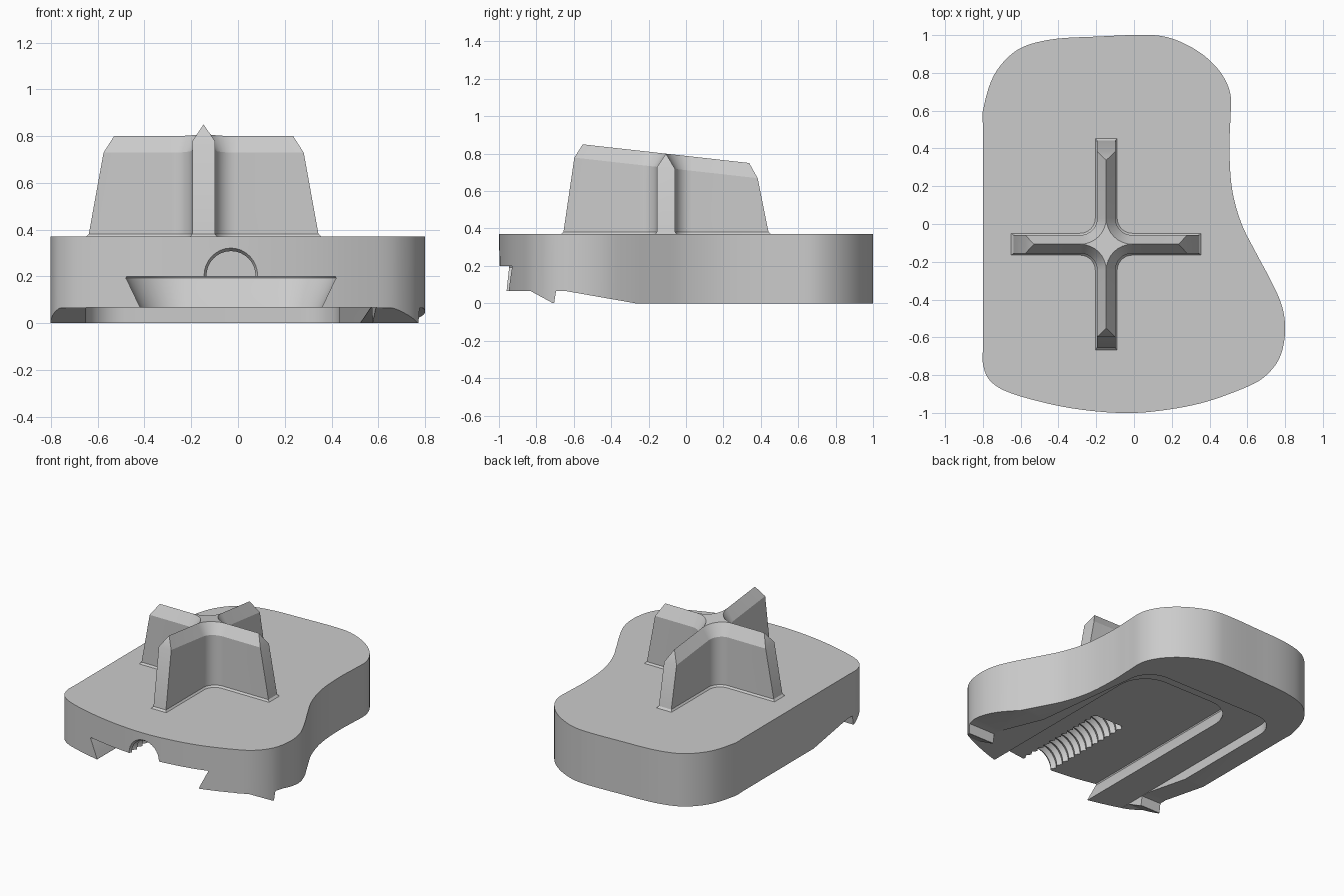
import bpy, bmesh
from math import sin, cos, pi, radians
from mathutils import Vector

if "Cube" in bpy.data.objects:
    bpy.data.objects.remove(bpy.data.objects["Cube"])


def loft(name, loops, bottom=True, top=True, cap=None):
    """Bridge equal-length loops into one solid; cap picks the top-face indices."""
    bm = bmesh.new()
    rows = [[bm.verts.new(p) for p in loop] for loop in loops]
    n = len(rows[0])
    for a, b in zip(rows, rows[1:]):
        for i in range(n):
            j = (i + 1) % n
            bm.faces.new((a[i], a[j], b[j], b[i]))
    if bottom:
        bm.faces.new(rows[0][::-1])
    if top:
        bm.faces.new([rows[-1][i] for i in (cap or range(n))])
    bmesh.ops.remove_doubles(bm, verts=bm.verts, dist=1e-5)
    bmesh.ops.dissolve_degenerate(bm, edges=bm.edges, dist=1e-5)
    bmesh.ops.recalc_face_normals(bm, faces=bm.faces)
    mesh = bpy.data.meshes.new(name)
    bm.to_mesh(mesh)
    bm.free()
    obj = bpy.data.objects.new(name, mesh)
    bpy.context.collection.objects.link(obj)
    return obj


def at_height(points, z):
    return [(p[0], p[1], z) for p in points]


def smooth_loop(points, steps=6):
    """Closed curve through the points, with tangents scaled by spacing."""
    pts = [Vector(p) for p in points]
    n, out = len(pts), []
    for i in range(n):
        a, b, c, d = (pts[(i + k) % n] for k in (-1, 0, 1, 2))
        ab, bc, cd = (b - a).length, (c - b).length, (d - c).length
        m0 = (c - a) / (ab + bc) * bc
        m1 = (d - b) / (bc + cd) * bc
        for s in range(steps):
            t = s / steps
            out.append(b * (1 + 2 * t) * (1 - t) ** 2 + m0 * t * (1 - t) ** 2
                       + c * t * t * (3 - 2 * t) + m1 * t * t * (t - 1))
    return out


def channel(left, right, back, radius, splay=0.0, steps=10):
    """Plan of a channel open at the front, with rounded rear corners."""
    front = -1.2
    pts = [(left, front), (right + splay * (back - front), front)]
    for cx, start in ((right - radius, 0), (left + radius, pi / 2)):
        for s in range(steps + 1):
            a = start + pi / 2 * s / steps
            pts.append((cx + radius * cos(a), back - radius + radius * sin(a)))
    return pts


def cut(target, cutter):
    cutter.hide_render = True
    mod = target.modifiers.new(cutter.name, 'BOOLEAN')
    mod.operation = 'DIFFERENCE'
    mod.solver = 'EXACT'
    mod.object = cutter
    bpy.context.view_layer.objects.active = target
    bpy.ops.object.modifier_apply(modifier=mod.name)
    bpy.data.objects.remove(cutter)


def shade(obj, angle):
    bpy.ops.object.select_all(action='DESELECT')
    obj.select_set(True)
    bpy.context.view_layer.objects.active = obj
    bpy.ops.object.shade_smooth_by_angle(angle=radians(angle))


# Plate body with a waisted outline
outline = [(-.8, -.74), (-.8, -.66), (-.8, .52), (-.8, .6), (-.74, .79),
           (-.62, .92), (-.45, .975), (-.2, .992), (.1, 1), (.22, .975),
           (.36, .9), (.46, .8), (.51, .69), (.51, .55), (.505, .4),
           (.52, .18), (.57, 0), (.65, -.16), (.73, -.31), (.785, -.44),
           (.8, -.57), (.77, -.71), (.69, -.81), (.58, -.87), (.35, -.95),
           (.1, -.993), (-.08, -1), (-.3, -.98), (-.5, -.94), (-.69, -.88),
           (-.77, -.82)]
plan = smooth_loop(outline)
plate = loft("plate", [at_height(plan, 0), at_height(plan, .37)])

# Raised front underside, leaving a wedge tooth and a ramp
side = [(-1.1, -.1), (-1.1, .065), (-.83, .065), (-.712, .001), (-.705, .001),
        (-.695, .065), (-.64, .065), (-.27, 0), (-.26, -.1)]
cut(plate, loft("ramp_cutter", [[(x, y, z) for y, z in side] for x in (-1, 1)]))

# Shallow recess, then the undercut dovetail channel above it
recess = channel(-.65, .435, .64, .17, .108)
cut(plate, loft("recess_cutter", [at_height(recess, -.1), at_height(recess, .066)]))

levels = [(0, .055), (0, .07), (.055, .185), (.06, .192), (.056, .2)]
cut(plate, loft("dovetail_cutter", [
    at_height(channel(-.42 - g, .36 + g, .5 + g, .2 + g), z) for g, z in levels]))

# Threaded half bore in the channel roof
rings, sides, turns = [], 32, 13
for i in range(2 * turns + 1):
    y = -1.04 + .76 * i / (2 * turns)
    r = .105 if i % 2 == 0 else .125
    rings.append([(-.03 + r * cos(2 * pi * k / sides), y,
                   .203 + r * sin(2 * pi * k / sides)) for k in range(sides)])
cut(plate, loft("thread_cutter", rings))
shade(plate, 25)

# Cross-shaped key with filleted inner corners and peaked ridges
CX, CY, FILLET, HALF, STEPS = -.147, -.107, .09, .048, 8


def cross_loop(reach_x, reach_y, inset, z, slope):
    """Outline of the cross shrunk by inset; slope tips it toward the back."""
    w, c, r = HALF - inset, HALF + FILLET, FILLET + inset
    pts = []
    for sx, sy in ((1, 1), (-1, 1), (-1, -1), (1, -1)):
        quad = [(reach_x, w)]
        for s in range(STEPS + 1):
            a = pi / 2 * s / STEPS
            quad.append((c - r * sin(a), c - r * cos(a)))
        quad.append((w, reach_y))
        if sx * sy < 0:
            quad.reverse()
        pts += [(CX + sx * x, CY + sy * y, z - slope * sy * y) for x, y in quad]
    return pts


size = STEPS + 3
centre = [i for i in range(4 * size) if i % size not in (0, size - 1)]
cross = loft("cross_key", [
    cross_loop(.503, .56, -.01, .37, 0),
    cross_loop(.491, .548, 0, .382, 0),
    cross_loop(.428, .49, 0, .724, .112),
    cross_loop(.383, .445, HALF, .8, .112)], bottom=False, cap=centre)
shade(cross, 25)
